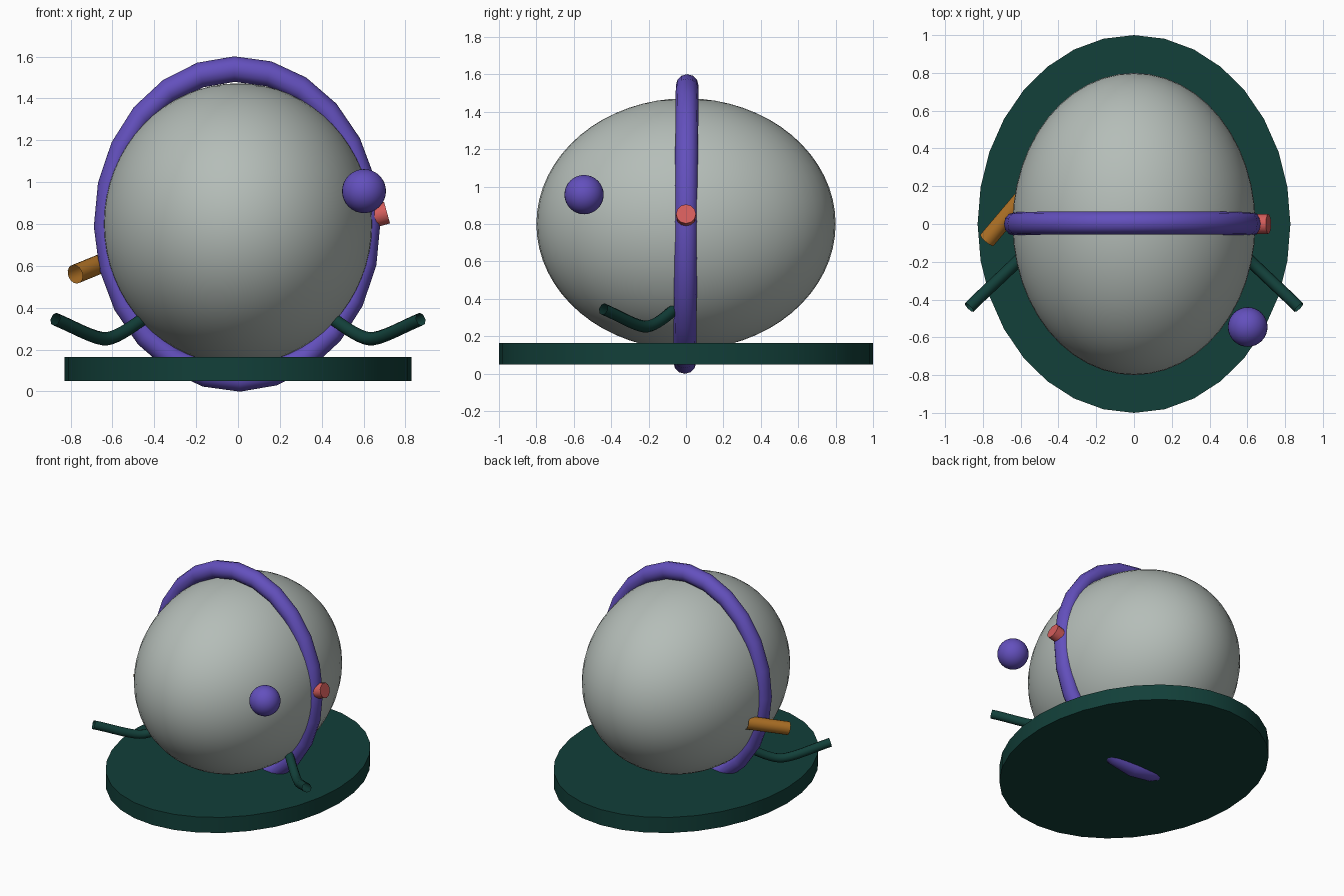
import bpy, math
from mathutils import Vector

if "Cube" in bpy.data.objects:
    bpy.data.objects.remove(bpy.data.objects["Cube"])


def material(name, rgb):
    m = bpy.data.materials.new(name)
    m.diffuse_color = (*rgb, 1)
    m.use_nodes = True
    m.node_tree.nodes["Principled BSDF"].inputs["Base Color"].default_value = m.diffuse_color
    return m


GREY = material("pale_grey", (0.46, 0.51, 0.48))
GREEN = material("dark_green", (0.006, 0.05, 0.041))
PURPLE = material("purple", (0.125, 0.08, 0.51))
RED = material("coral_red", (0.66, 0.11, 0.105))
ORANGE = material("amber", (0.45, 0.175, 0.02))


def finish(name, mat, scale=(1, 1, 1)):
    ob = bpy.context.object
    ob.name = name
    ob.scale = scale
    bpy.ops.object.transform_apply(location=False, rotation=False, scale=True)
    ob.data.materials.append(mat)
    bpy.ops.object.shade_smooth_by_angle(angle=math.radians(35))
    return ob


def rod(name, mat, start, end, radius, sides, cap):
    # straight cylinder between two points
    a, b = Vector(start), Vector(end)
    bpy.ops.mesh.primitive_cylinder_add(
        vertices=sides, radius=radius, depth=(b - a).length, end_fill_type=cap,
        location=(a + b) / 2)
    ob = finish(name, mat)
    ob.rotation_mode = 'QUATERNION'
    ob.rotation_quaternion = (b - a).to_track_quat('Z', 'Y')
    return ob


# Oval base plate
bpy.ops.mesh.primitive_cylinder_add(vertices=32, radius=1, depth=0.115, location=(0, 0, 0.1075))
finish("base_plate", GREEN, (0.828, 1, 1))

# Egg-shaped body
bpy.ops.mesh.primitive_uv_sphere_add(segments=48, ring_count=32, radius=1, location=(0, 0, 0.8))
finish("body", GREY, (0.643, 0.8, 0.672))

# Upright band around the body, leaning by a hair
bpy.ops.mesh.primitive_torus_add(major_radius=0.74, minor_radius=0.061,
                                 major_segments=24, minor_segments=12)
band = finish("band", PURPLE, (0.855, 1, 1))
band.rotation_euler = (math.radians(89.5), math.radians(-1), 0)
band.location = (-0.004, 0, 0.8)

# Ball floating by the front right
bpy.ops.mesh.primitive_uv_sphere_add(segments=32, ring_count=16, radius=0.105,
                                     location=(0.602, -0.545, 0.957))
finish("ball", PURPLE)

# Stud on the right of the band
rod("stud", RED, (0.60, 0, 0.823), (0.712, 0, 0.854), 0.053, 12, 'NGON')

# Open spout on the left
rod("spout", ORANGE, (-0.59, 0.137, 0.637), (-0.778, -0.085, 0.56), 0.046, 16, 'NOTHING')

# Curved arms, mirrored left and right: Bezier path (point, left handle, right handle)
PATH = [((0.42, -0.03, 0.37), (0.36, 0.02, 0.41), (0.48, -0.08, 0.33)),
        ((0.625, -0.205, 0.252), (0.565, -0.15, 0.26), (0.68, -0.26, 0.245)),
        ((0.873, -0.442, 0.345), (0.79, -0.36, 0.312), (0.95, -0.52, 0.375))]
for side, sx in (("right", 1), ("left", -1)):
    cu = bpy.data.curves.new(side + "_arm", 'CURVE')
    cu.dimensions = '3D'
    cu.bevel_depth = 0.032
    cu.bevel_resolution = 2
    cu.resolution_u = 8
    sp = cu.splines.new('BEZIER')
    sp.bezier_points.add(len(PATH) - 1)
    for bp, (co, hl, hr) in zip(sp.bezier_points, PATH):
        bp.handle_left_type = bp.handle_right_type = 'FREE'
        bp.co = (co[0] * sx, co[1], co[2])
        bp.handle_left = (hl[0] * sx, hl[1], hl[2])
        bp.handle_right = (hr[0] * sx, hr[1], hr[2])
    cu.materials.append(GREEN)
    ob = bpy.data.objects.new(side + "_arm", cu)
    bpy.context.collection.objects.link(ob)
